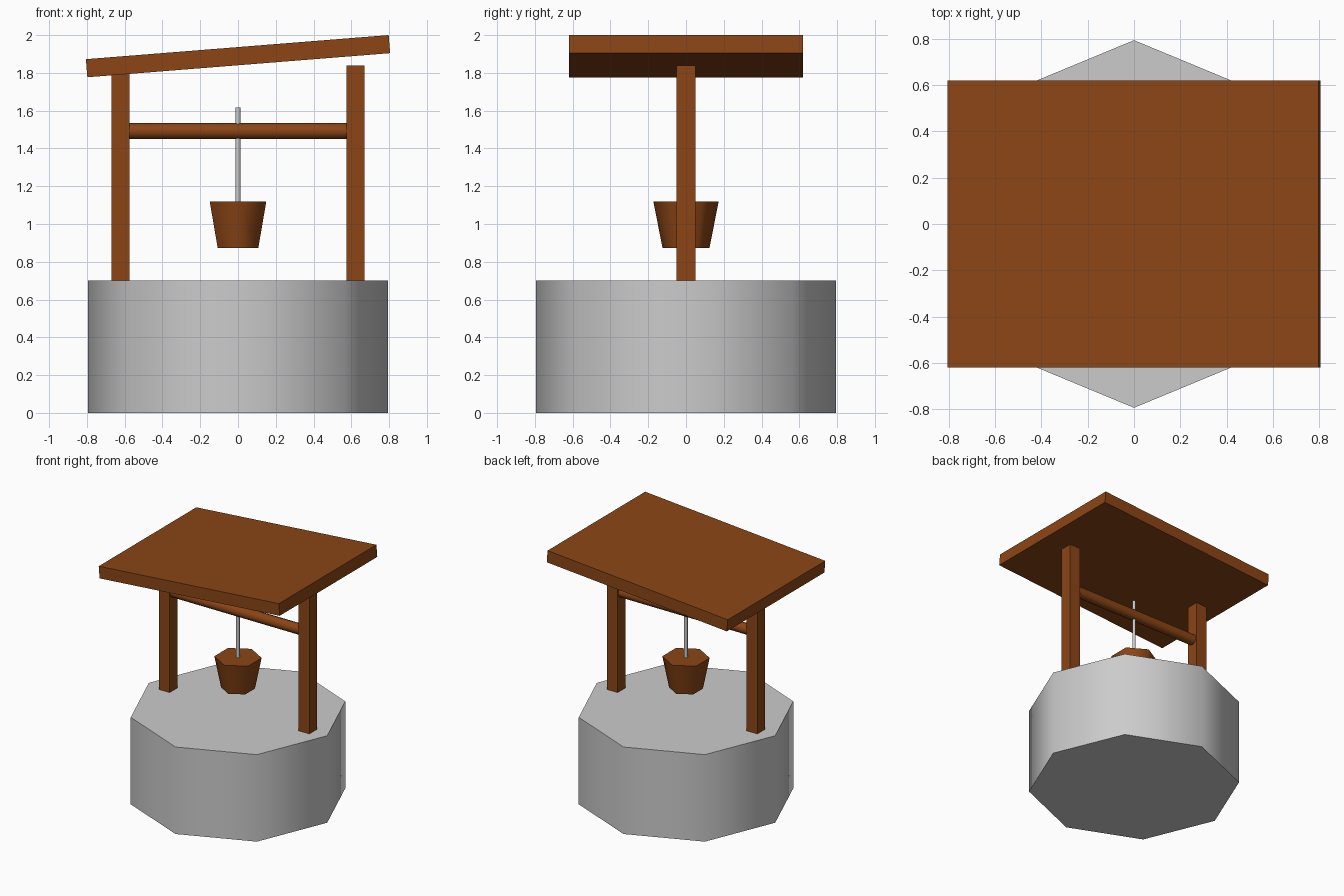
import bpy, math

if "Cube" in bpy.data.objects:
    bpy.data.objects.remove(bpy.data.objects["Cube"])

wood = bpy.data.materials.new("wood")
wood.diffuse_color = (0.258, 0.06, 0.008, 1)
wood.use_nodes = True
wood.node_tree.nodes["Principled BSDF"].inputs["Base Color"].default_value = wood.diffuse_color


def finish(name, mat, smooth=False):
    ob = bpy.context.object
    ob.name = name
    if mat:
        ob.data.materials.append(mat)
    if smooth:
        bpy.ops.object.shade_smooth_by_angle(angle=math.radians(62))
    return ob


def box(name, size, loc, rot=(0, 0, 0)):
    bpy.ops.mesh.primitive_cube_add(size=1, location=loc, rotation=rot)
    bpy.context.object.scale = size
    return finish(name, wood)


def cone(name, sides, r1, r2, z0, z1, mat=None):
    bpy.ops.mesh.primitive_cone_add(vertices=sides, radius1=r1, radius2=r2,
                                    depth=z1 - z0, location=(0, 0, (z0 + z1) / 2))
    return finish(name, mat, True)


# Octagonal stone base, closed on top
cone("well_base", 8, 0.794, 0.794, 0, 0.7)

# Two square posts; the left one runs into the roof
for side, label in ((-1, "left"), (1, "right")):
    box(label + "_post", (0.096, 0.1, 1.14), (side * 0.622, 0, 1.27))

# Axle between the posts
axle = cone("axle", 8, 0.043, 0.043, 0, 1.15, wood)
axle.location = (0, 0, 1.492)
axle.rotation_euler = (0, math.pi / 2, 0)

# Rope and hexagonal bucket
cone("rope", 8, 0.013, 0.013, 1.115, 1.616)
cone("bucket", 6, 0.124, 0.173, 0.872, 1.12, wood)

# Tilted slab roof, higher on the right
box("roof", (1.608, 1.24, 0.096), (0, 0, 1.8885), (0, math.radians(-4.55), 0))
